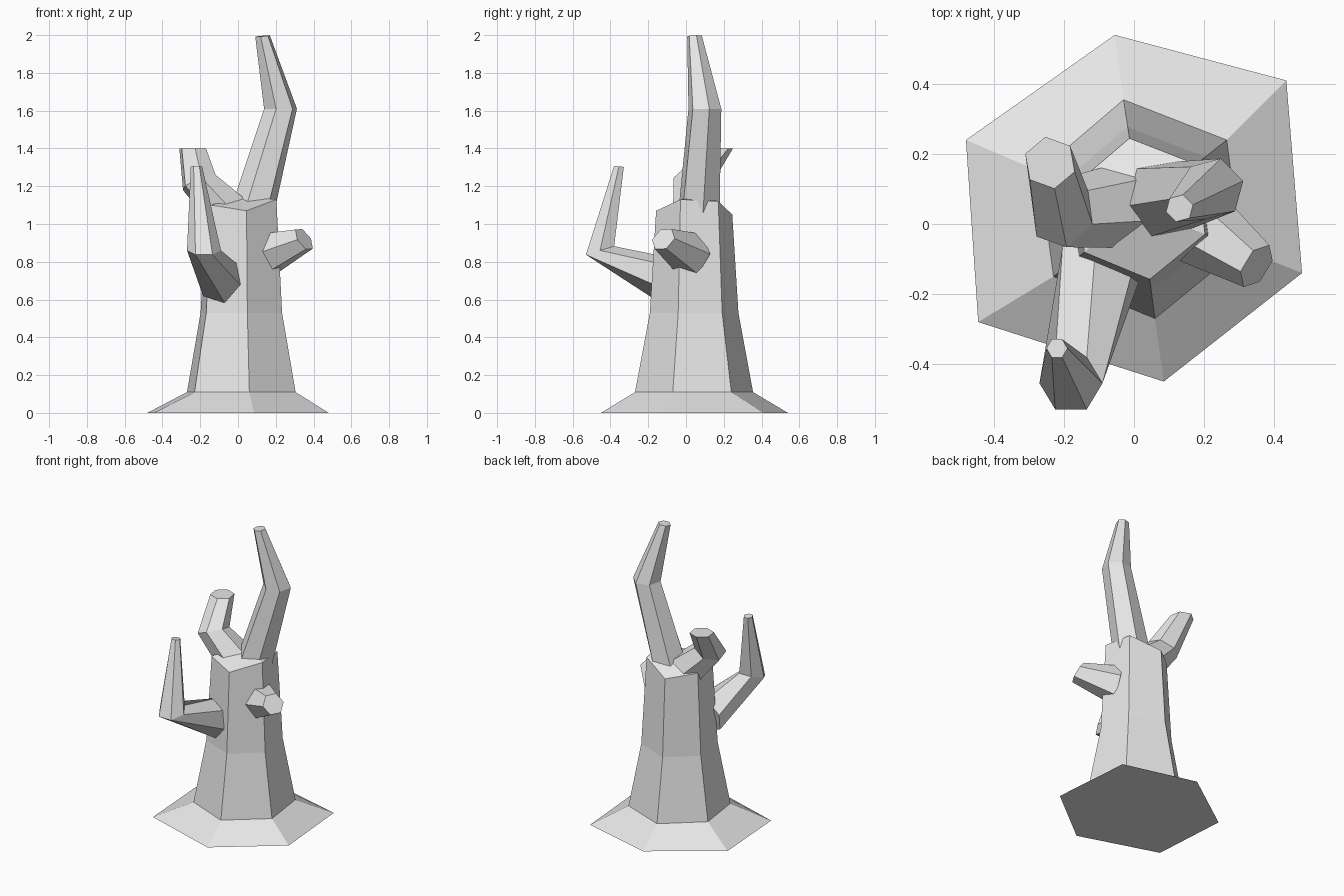
import bpy, bmesh, math
from mathutils import Vector

old = bpy.data.objects.get("Cube")
if old:
    bpy.data.objects.remove(old, do_unlink=True)

# One plain bark colour
bark = bpy.data.materials.new("grey_bark")
bark.use_nodes = True
colour = (0.8, 0.8, 0.8, 1)
bark.diffuse_color = colour
bark.node_tree.nodes["Principled BSDF"].inputs["Base Color"].default_value = colour


def ring(centre, radius, normal, phase):
    """Six points around a centre, in the plane facing the normal."""
    turn = Vector((0, 0, 1)).rotation_difference(Vector(normal).normalized())
    points = []
    for i in range(6):
        a = math.radians(phase + 60 * i)
        points.append(Vector(centre) + turn @ Vector((radius * math.cos(a), radius * math.sin(a), 0)))
    return points


def loft(name, rings, peak=None):
    """Skin six-sided rings, with a flat or peaked end."""
    bm = bmesh.new()
    rows = [[bm.verts.new(p) for p in r] for r in rings]
    for low, high in zip(rows, rows[1:]):
        for i in range(6):
            j = (i + 1) % 6
            bm.faces.new((low[i], low[j], high[j], high[i]))
    bm.faces.new(rows[0][::-1])
    if peak:
        top = bm.verts.new(peak)
        for i in range(6):
            bm.faces.new((rows[-1][i], rows[-1][(i + 1) % 6], top))
    else:
        bm.faces.new(rows[-1])
    bmesh.ops.recalc_face_normals(bm, faces=bm.faces)
    mesh = bpy.data.meshes.new(name)
    bm.to_mesh(mesh)
    bm.free()
    mesh.materials.append(bark)
    obj = bpy.data.objects.new(name, mesh)
    bpy.context.collection.objects.link(obj)


# Trunk with uneven root flare and broken, slightly peaked top
flare = [Vector((x, y, 0)) for x, y in (
    (0.48, -0.14), (0.435, 0.41), (-0.055, 0.54), (-0.48, 0.24), (-0.445, -0.28), (0.085, -0.45))]
foot = [Vector((x, y, 0.11)) for x, y in (
    (0.305, -0.07), (0.265, 0.24), (-0.03, 0.355), (-0.27, 0.15), (-0.23, -0.15), (0.06, -0.27))]
axis = Vector((0.018, 0.045, 0))


def shrink(scale, heights):
    return [Vector((*(axis + (p - axis) * scale).xy, z)) for p, z in zip(foot, heights)]


loft("trunk", [flare, foot, shrink(0.75, [0.53] * 6),
               shrink(0.645, (1.13, 1.12, 1.05, 1.08, 1.1, 1.07))], (0.0, 0.05, 1.15))

# Branches: centre, radius, facing direction and turn of each ring
branches = {
    "tall_branch": [((0.08, 0.07, 1.08), 0.115, (0.2, 0, 1), 10),
                    ((0.225, 0.10, 1.61), 0.09, (0, 0, 1), 15),
                    ((0.13, 0.045, 1.995), 0.04, (-0.1, -0.05, 1), 15)],
    "short_branch": [((-0.05, 0.05, 1.06), 0.12, (-0.7, 0, 0.8), 40),
                     ((-0.205, 0.03, 1.22), 0.1, (-0.4, 0.2, 1), 40),
                     ((-0.24, 0.175, 1.4), 0.075, (0, 0, 1), 40)],
    "front_branch": [((-0.09, -0.1, 0.70), 0.125, (-0.2, -0.9, 0.25), 30),
                     ((-0.18, -0.455, 0.86), 0.09, (0, -0.3, 1), 0),
                     ((-0.22, -0.355, 1.305), 0.03, (0, 0.1, 1), 0)],
    "side_stub": [((0.15, 0.02, 0.84), 0.125, (0.85, -0.5, 0.2), 0),
                  ((0.35, -0.12, 0.92), 0.07, (0.7, -0.45, 0.5), 0)],
}
for name, spec in branches.items():
    loft(name, [ring(*s) for s in spec])
